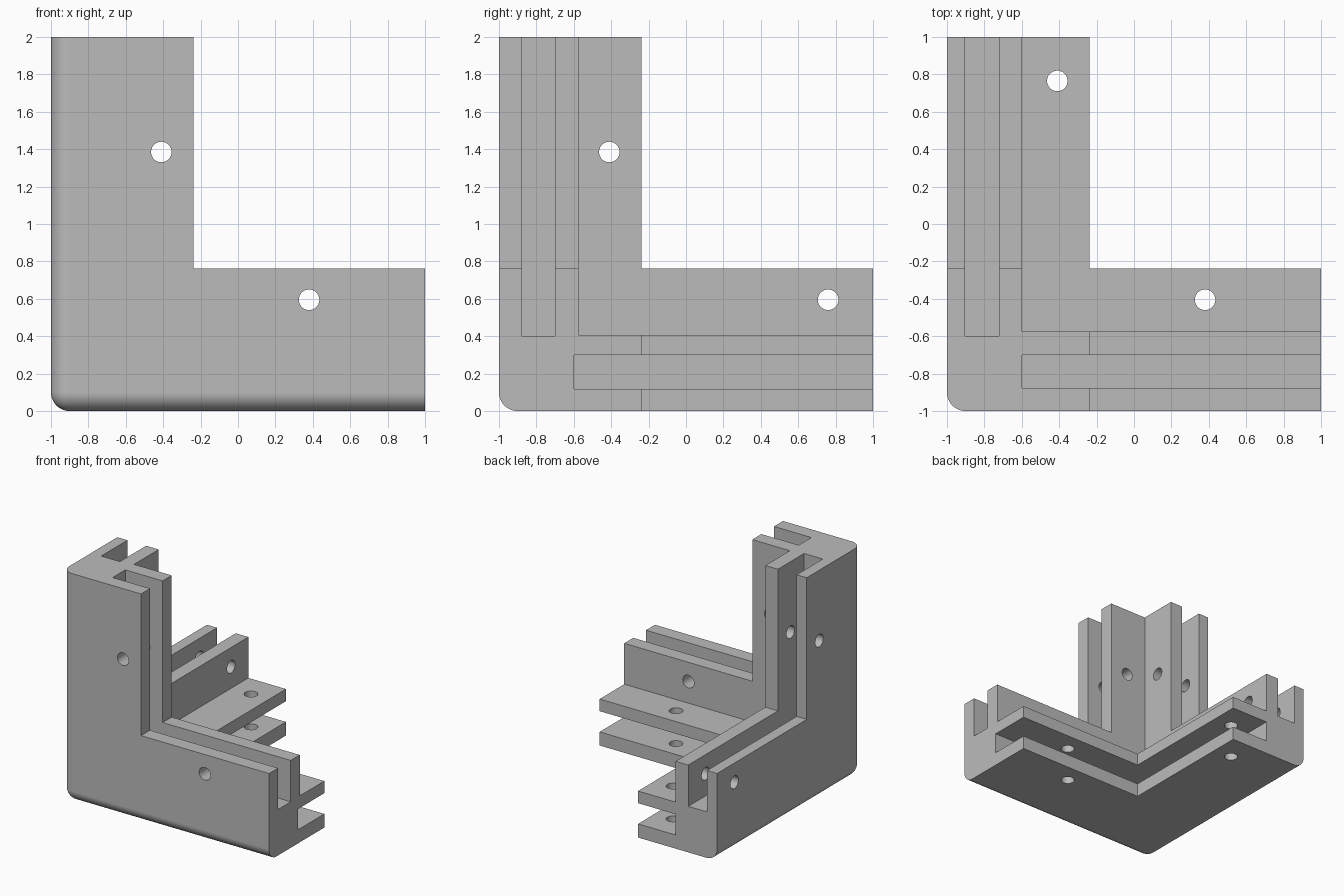
import bpy
import bmesh
from math import pi
from mathutils import Vector, Matrix

default = bpy.data.objects.get("Cube")
if default:
    bpy.data.objects.remove(default, do_unlink=True)

SIZE, WIDTH, RADIUS, HOLE = 2.0, 0.763, 0.1, 0.055
FAR = SIZE + 0.2
ORIGIN = Vector((-1, -1, 0))              # outer corner of the bracket
SLOTS = [(0.097, 0.278), (0.124, 0.299), (0.119, 0.3)]   # slot per normal axis
INNER = Vector((0.4, 0.424, 0.406))       # inner faces of the three walls
SLOT_START = 0.402

grey = bpy.data.materials.new("plain grey")
grey.use_nodes = True
colour = (0.5, 0.5, 0.5, 1)
grey.diffuse_color = colour
grey.node_tree.nodes["Principled BSDF"].inputs["Base Color"].default_value = colour


def make_object(name, bm):
    mesh = bpy.data.meshes.new(name)
    bm.to_mesh(mesh)
    bm.free()
    obj = bpy.data.objects.new(name, mesh)
    bpy.context.collection.objects.link(obj)
    mesh.materials.append(grey)
    return obj


def box(low, high):
    """Box between two corners measured from the outer corner."""
    low, high = Vector(low), Vector(high)
    bm = bmesh.new()
    bmesh.ops.create_cube(bm, size=1)
    bmesh.ops.scale(bm, vec=high - low, verts=bm.verts)
    bmesh.ops.translate(bm, vec=(low + high) / 2 + ORIGIN, verts=bm.verts)
    return bm


def cut(body, name, bm):
    """Subtract a shape from the body and discard the cutter."""
    cutter = make_object(name, bm)
    cutter.hide_render = True
    mod = body.modifiers.new(name, "BOOLEAN")
    mod.operation = "DIFFERENCE"
    mod.solver = "EXACT"
    mod.object = cutter
    bpy.ops.object.modifier_apply(modifier=mod.name)
    bpy.data.objects.remove(cutter, do_unlink=True)


# Block with the three outer edges rounded
bm = box((0, 0, 0), (SIZE,) * 3)
corner = min(bm.verts, key=lambda v: (v.co - ORIGIN).length)
bmesh.ops.bevel(bm, geom=list(corner.link_edges) + [corner], offset=RADIUS,
                segments=12, profile=0.5, affect="EDGES")
bracket = make_object("corner_bracket", bm)
bpy.context.view_layer.objects.active = bracket
bracket.select_set(True)

# Hollow between the three walls
cut(bracket, "inner_hollow", box(INNER, (FAR,) * 3))

for axis in range(3):
    # L-shaped outline of each wall
    low = [WIDTH] * 3
    low[axis] = -0.2
    cut(bracket, "wall_notch", box(low, (FAR,) * 3))

    # Panel slot inside each wall
    low, high = [SLOT_START] * 3, [FAR] * 3
    low[axis], high[axis] = SLOTS[axis]
    cut(bracket, "panel_slot", box(low, high))

# Screw holes, one through each arm of each wall
turns = [Matrix.Rotation(pi / 2, 3, "Y"), Matrix.Rotation(pi / 2, 3, "X"), Matrix.Identity(3)]
hole_spots = [
    (0, (0, 0.59, 1.385)), (0, (0, 1.76, 0.595)),
    (1, (0.59, 0, 1.385)), (1, (1.38, 0, 0.595)),
    (2, (0.59, 1.765, 0)), (2, (1.38, 0.595, 0)),
]
for axis, spot in hole_spots:
    bm = bmesh.new()
    bmesh.ops.create_cone(bm, cap_ends=True, segments=32, radius1=HOLE,
                          radius2=HOLE, depth=1.2)
    bmesh.ops.rotate(bm, matrix=turns[axis], verts=bm.verts)
    bmesh.ops.translate(bm, vec=Vector(spot) + ORIGIN, verts=bm.verts)
    cut(bracket, "screw_hole", bm)

# Smooth the rounded edges and holes, keep flat faces flat
bpy.ops.object.shade_smooth_by_angle(angle=pi / 6)
normals = bracket.modifiers.new("flat_faces", "WEIGHTED_NORMAL")
normals.keep_sharp = True
